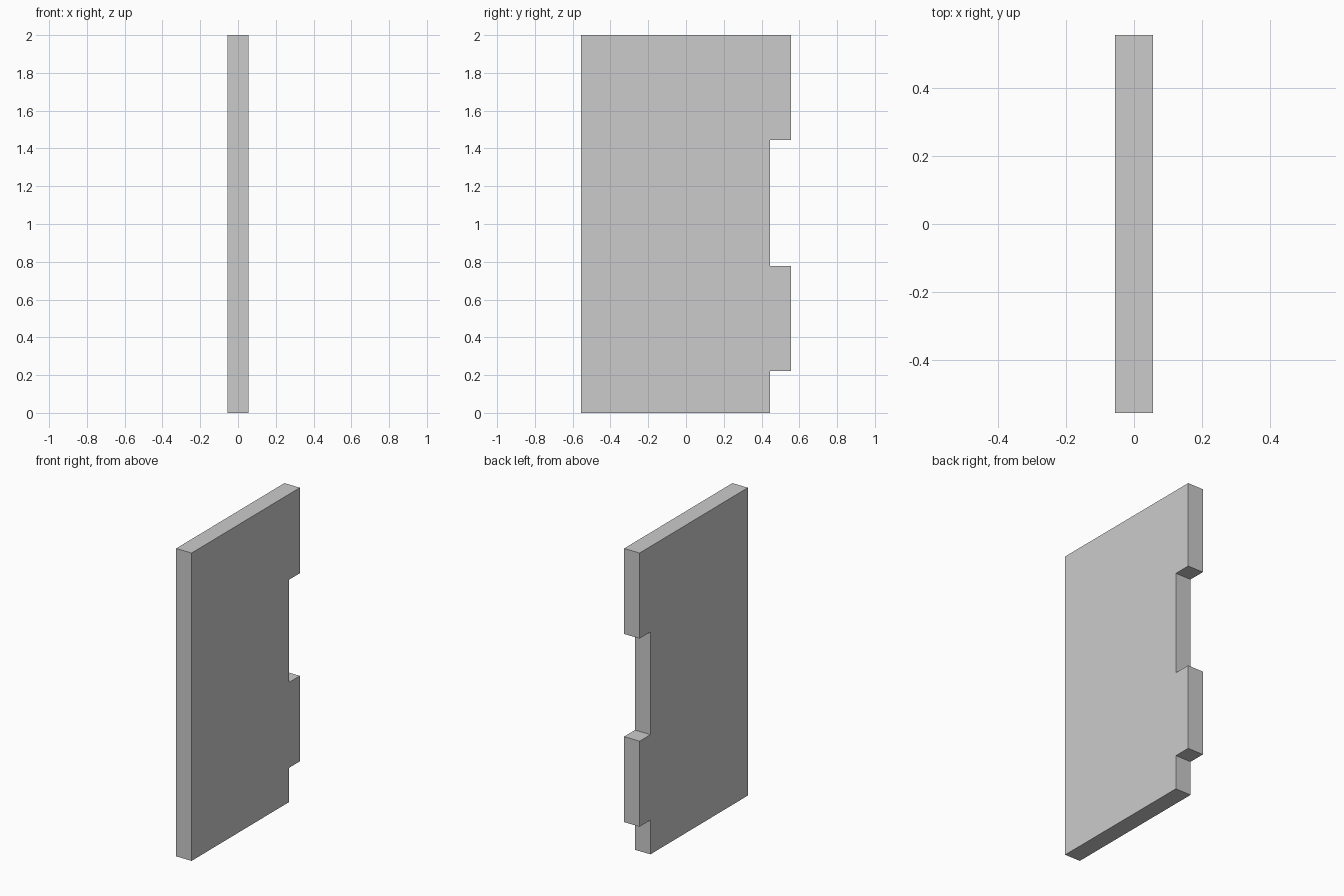
import bpy, bmesh

if "Cube" in bpy.data.objects:
    bpy.data.objects.remove(bpy.data.objects["Cube"])

U = 2 / 18  # one module: the panel is 18 high, 10 wide, 1 thick

# Side outline (y, z) in modules, with two tabs on the rear edge
outline = [(-5, 0), (4, 0), (4, 2), (5, 2), (5, 7), (4, 7),
           (4, 13), (5, 13), (5, 18), (-5, 18)]

# Notched panel: extrude the outline through its thickness
bm = bmesh.new()
face = bm.faces.new([bm.verts.new((-U / 2, y * U, z * U)) for y, z in outline])
ext = bmesh.ops.extrude_face_region(bm, geom=[face], use_keep_orig=True)
moved = [g for g in ext["geom"] if isinstance(g, bmesh.types.BMVert)]
bmesh.ops.translate(bm, verts=moved, vec=(U, 0, 0))
bmesh.ops.recalc_face_normals(bm, faces=bm.faces)

mesh = bpy.data.meshes.new("notched_panel")
bm.to_mesh(mesh)
bm.free()
bpy.context.collection.objects.link(bpy.data.objects.new("notched_panel", mesh))
